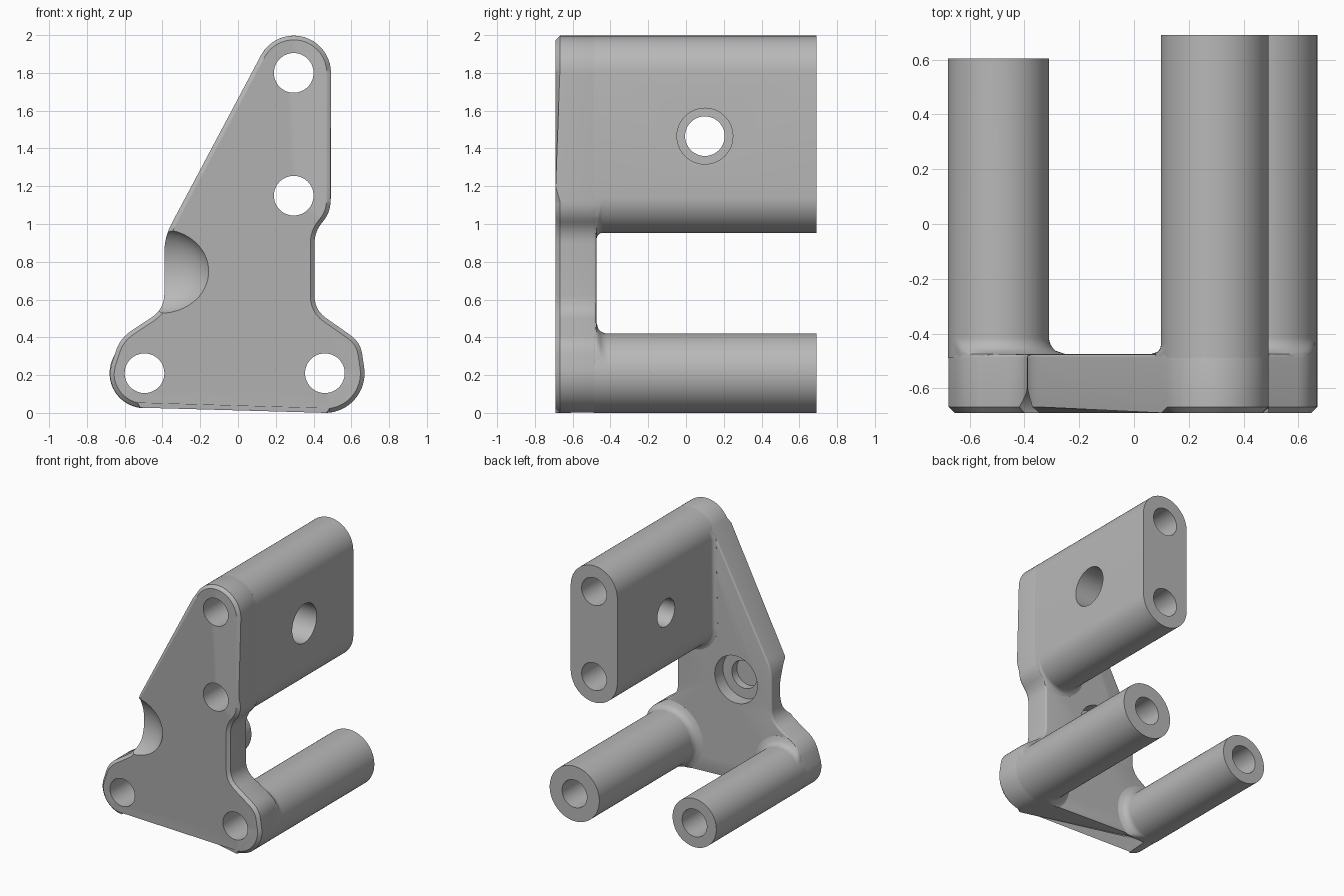
import bpy, bmesh, math
from mathutils import Vector
from mathutils.geometry import tessellate_polygon, intersect_point_tri_2d

if "Cube" in bpy.data.objects:
    bpy.data.objects.remove(bpy.data.objects["Cube"])

FRONT, BACK, END = -0.69, -0.475, 0.69
HOLE_R = 0.105

metal = bpy.data.materials.new("grey_metal")
metal.diffuse_color = (0.48, 0.48, 0.48, 1)
metal.use_nodes = True
metal.node_tree.nodes["Principled BSDF"].inputs["Base Color"].default_value = metal.diffuse_color


def arc(cx, cz, r, a0, a1, n):
    return [(cx + r * math.cos(math.radians(a0 + (a1 - a0) * i / n)),
             cz + r * math.sin(math.radians(a0 + (a1 - a0) * i / n))) for i in range(n + 1)]


def rounded(points, radius, n=6):
    """Round each corner of an open path, keeping both ends."""
    out = [points[0]]
    for a, b, c in zip(points, points[1:], points[2:]):
        a, b, c = Vector(a), Vector(b), Vector(c)
        u, v = (a - b), (c - b)
        d = min(radius, 0.48 * u.length, 0.48 * v.length)
        p, q = b + u.normalized() * d, b + v.normalized() * d
        for i in range(n + 1):
            t = i / n
            w = p * (1 - t) ** 2 + b * 2 * t * (1 - t) + q * t * t
            out.append((w.x, w.y))
    out.append(points[-1])
    return out


# Plate outline in x and z, counter-clockwise from the right foot
outline = arc(0.46, 0.21, 0.21, -88, 8, 18)
outline += rounded([(0.668, 0.24), (0.648, 0.375), (0.405, 0.545), (0.405, 0.96),
                    (0.49, 1.06), (0.49, 1.2)], 0.075)
outline += arc(0.295, 1.80, 0.197, 0, 152, 24)
outline += rounded([(0.10, 1.852), (-0.39, 0.93), (-0.39, 0.55), (-0.625, 0.395),
                    (-0.672, 0.25)], 0.08)
outline += arc(-0.495, 0.21, 0.183, 180, 268, 16)

tris = [[Vector(outline[i]) for i in t]
        for t in tessellate_polygon([[Vector((x, z, 0)) for x, z in outline]])]


def inside(p):
    return any(intersect_point_tri_2d(p, *t) for t in tris)


def make(name, bm):
    bmesh.ops.recalc_face_normals(bm, faces=bm.faces)
    me = bpy.data.meshes.new(name)
    bm.to_mesh(me)
    bm.free()
    ob = bpy.data.objects.new(name, me)
    me.materials.append(metal)
    bpy.context.collection.objects.link(ob)
    return ob


def loft(name, rings):
    bm = bmesh.new()
    loops = [[bm.verts.new(p) for p in r] for r in rings]
    n = len(loops[0])
    for a, b in zip(loops, loops[1:]):
        for i in range(n):
            bm.faces.new((a[i], a[(i + 1) % n], b[(i + 1) % n], b[i]))
    bm.faces.new(loops[0])
    bm.faces.new(loops[-1][::-1])
    return make(name, bm)


def stadium(x, z0, z1, r):
    """Round or long-round section as (base point, outward direction)."""
    pts = []
    for i in range(64):
        a = math.tau * (i + 0.5) / 64
        d = Vector((math.cos(a), math.sin(a)))
        pts.append((Vector((x, z1 if d.y > 0 else z0)) + d * r, d))
    return pts


def post(name, x, z0, z1, r, end, fillet):
    """Post on the back of the plate, its root fillet limited to the outline."""
    section = stadium(x, z0, z1, r)
    rings = []
    steps = [(BACK - 0.015, fillet)]
    for i in range(9):
        a = math.pi / 2 * i / 8
        steps.append((BACK + fillet * math.sin(a), fillet * (1 - (1 - (1 - math.sin(a)) ** 2) ** 0.5)))
    steps.append((end, 0))
    for y, grow in steps:
        ring = []
        for p, d in section:
            g = grow
            while g > 0 and not inside(p + d * g):
                g -= 0.003
            q = p + d * max(g, 0)
            ring.append((q.x, y, q.y))
        rings.append(ring)
    return loft(name, rings)


def cutter(axis, a, b, u, v, r, n=48):
    """Cylinder along x or y between a and b."""
    ring = [(u + r * math.cos(math.tau * i / n), v + r * math.sin(math.tau * i / n)) for i in range(n)]
    ends = [[(t, p, q) if axis == "x" else (p, t, q) for p, q in ring] for t in (a, b)]
    return loft("cutter", ends)


def cut(ob, cutters):
    bpy.context.view_layer.objects.active = ob
    for c in cutters:
        c.hide_render = True
        m = ob.modifiers.new("cut", "BOOLEAN")
        m.operation, m.solver, m.object = "DIFFERENCE", "EXACT", c
        bpy.ops.object.modifier_apply(modifier=m.name)
        bpy.data.objects.remove(c)
    bpy.ops.object.select_all(action="DESELECT")
    ob.select_set(True)
    bpy.ops.object.shade_smooth_by_angle(angle=math.radians(32))


def bolt_hole(x, z):
    return cutter("y", -1, 1, x, z, HOLE_R)


# Plate with a chamfered front rim and a softened back rim
bm = bmesh.new()
bottom = bm.faces.new([bm.verts.new((x, FRONT, z)) for x, z in outline])
bmesh.ops.remove_doubles(bm, verts=bm.verts, dist=0.002)
bmesh.ops.extrude_face_region(bm, geom=bm.faces[:], use_keep_orig=True)
bm.verts.ensure_lookup_table()
moved = bm.verts[len(bm.verts) // 2:]
for v in moved:
    v.co.y = BACK
for y, size, seg in ((FRONT, 0.022, 1), (BACK, 0.012, 3)):
    rim = [e for e in bm.edges if all(abs(v.co.y - y) < 1e-5 for v in e.verts)]
    bmesh.ops.bevel(bm, geom=rim, offset=size, segments=seg, profile=0.5,
                    affect="EDGES", clamp_overlap=False)
plate = make("plate", bm)

# Scooped hollow on the left edge of the front
bm = bmesh.new()
bmesh.ops.create_uvsphere(bm, u_segments=48, v_segments=32, radius=1)
for v in bm.verts:
    v.co = (v.co.x * 0.27 - 0.41, v.co.y * 0.17 - 0.745, v.co.z * 0.235 + 0.75)
hollow = make("hollow_cutter", bm)

cut(plate, [hollow,
            cutter("y", BACK - 0.10, 0, -0.09, 0.785, 0.18),
            cutter("y", BACK - 0.16, 0, -0.09, 0.785, 0.105),
            bolt_hole(0.295, 1.80), bolt_hole(0.295, 1.15),
            bolt_hole(-0.495, 0.21), bolt_hole(0.46, 0.21)])

# Upright mounting block with two long holes and a counterbored cross hole
block = post("mounting_block", 0.295, 1.15, 1.80, 0.197, END, 0.035)
cut(block, [bolt_hole(0.295, 1.80), bolt_hole(0.295, 1.15),
            cutter("x", -1, 1, 0.1, 1.465, HOLE_R),
            cutter("x", 0.25, 1, 0.1, 1.465, 0.148)])

# Lower tubes
cut(post("right_tube", 0.46, 0.21, 0.21, 0.21, END, 0.06), [bolt_hole(0.46, 0.21)])
cut(post("left_tube", -0.495, 0.21, 0.21, 0.185, 0.605, 0.06), [bolt_hole(-0.495, 0.21)])
